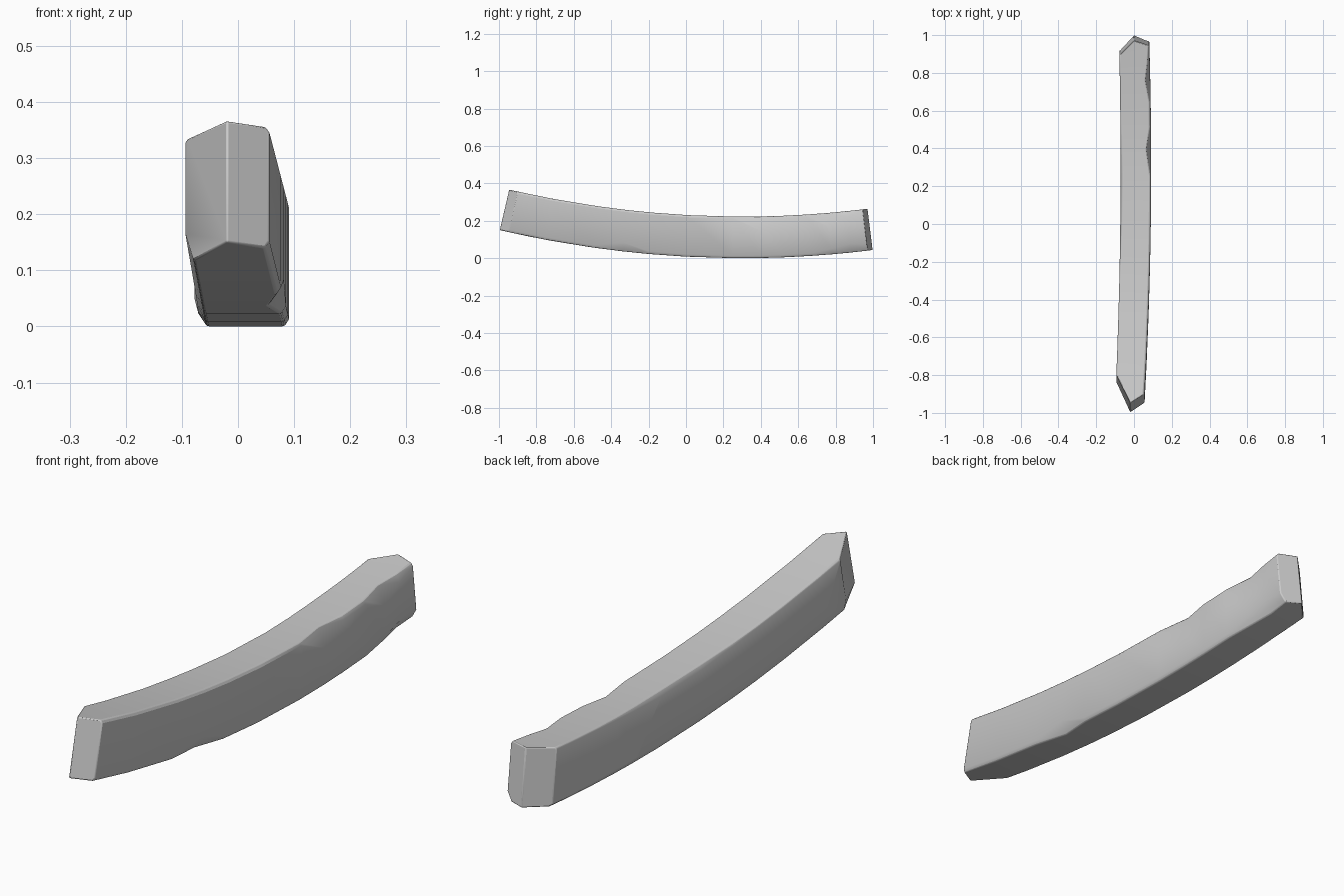
import bpy, bmesh
from mathutils import Vector

if "Cube" in bpy.data.objects:
    bpy.data.objects.remove(bpy.data.objects["Cube"])

H = 0.222          # beam depth
LOW, R = 0.3, 5.6  # lowest point along y, bend radius


def bend(x, s, h):
    """Place a point at length s and depth h on the curved beam."""
    n = Vector((0, -(s - LOW) / R, 1)).normalized()
    return Vector((x, s, (s - LOW) ** 2 / (2 * R))) + n * h


def bump(s, centre, width):
    """Smooth local wear, 1 at the centre and 0 beyond the width."""
    t = max(0, 1 - abs(s - centre) / width)
    return t * t * (3 - 2 * t)


def section(sl, sr):
    """Eight-sided section; each corner edge is worn by its own amount."""
    s = (sl + sr) / 2
    xl = -.071 - .023 * ((sl - LOW) / 1.15) ** 2
    xr = .091 - .035 * ((LOW - sr) / 1.25) ** 2
    tl = .007 + .012 * bump(s, .15, .5)
    tr = .011 + .065 * max(bump(s, .4, .14), bump(s, .78, .14))
    br = .013 + .034 * max(bump(s, -.34, .16), bump(s, .87, .18))
    bl = .031 - .02 * s
    return [
        (xl + tl * .6, sl, H), (xr - .004 - tr * .3, sr, H),
        (xr, sr, H - tr), (xr, sr, br),
        (xr - br * .6, sr, 0), (xl + .015, sl, 0),
        (xl, sl, bl), (xl, sl, H - tl),
    ]


bm = bmesh.new()
# Body: skewed first and last sections, straight ones between
spans = [(-.845, -.95), (-.72, -.75)]
spans += [(s, s) for s in (-.5, -.34, -.2, 0, .25, .4, .52, .66, .78)]
spans += [(.86, .88), (.92, .972)]
rings = [[bm.verts.new(bend(*p)) for p in section(*sp)] for sp in spans]
for a, b in zip(rings, rings[1:]):
    for i in range(8):
        j = (i + 1) % 8
        bm.faces.new((a[i], a[j], b[j], b[i]))

# Pointed ends, each with one upright ridge
for r, x, s in ((rings[0], -.02, -.997), (rings[-1], 0, .999)):
    top, bot = bm.verts.new(bend(x, s, H)), bm.verts.new(bend(x, s, 0))
    bm.faces.new((r[0], r[1], top))
    bm.faces.new((r[5], r[4], bot))
    bm.faces.new((r[1], r[2], r[3], r[4], bot, top))
    bm.faces.new((top, bot, r[5], r[6], r[7], r[0]))

bmesh.ops.recalc_face_normals(bm, faces=bm.faces)

mesh = bpy.data.meshes.new("curved_beam")
bm.to_mesh(mesh)
bm.free()
beam = bpy.data.objects.new("curved_beam", mesh)
bpy.context.collection.objects.link(beam)

# Soften the sharp edges slightly
bev = beam.modifiers.new("soft_edges", 'BEVEL')
bev.width, bev.segments = .004, 2
bev.limit_method, bev.angle_limit = 'ANGLE', .6

bpy.context.view_layer.objects.active = beam
beam.select_set(True)
bpy.ops.object.shade_smooth_by_angle(angle=.55)
